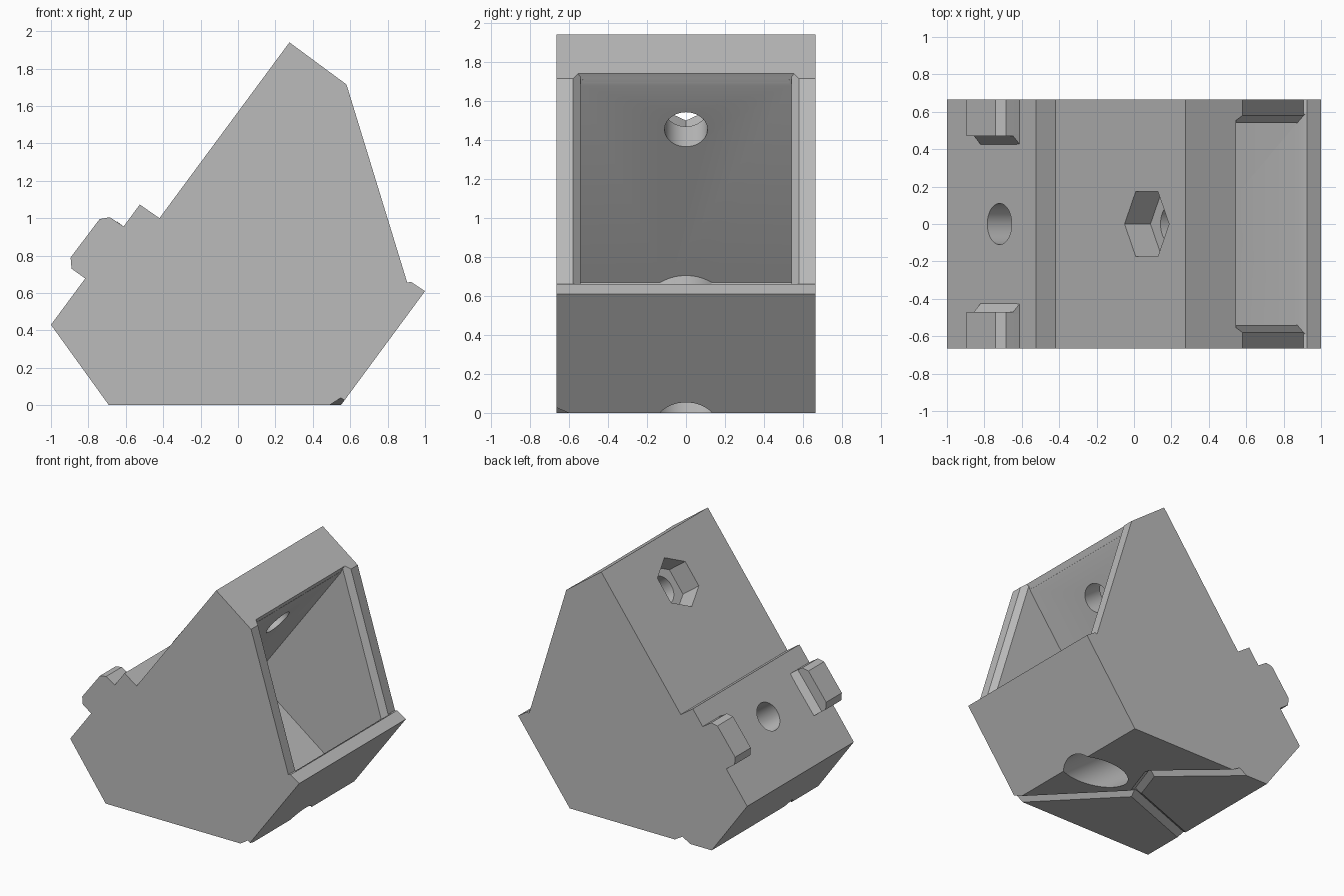
import bpy
import bmesh
import math
from mathutils import Vector, Matrix

cube = bpy.data.objects.get("Cube")
if cube:
    bpy.data.objects.remove(cube, do_unlink=True)

# Tilted frame: U runs up the sloping back, N points out of it
U = Vector((0.5945, 0, 0.804))
N = Vector((-0.804, 0, 0.5945))
Y = Vector((0, 1, 0))
HALF = 0.665

# Frame of the front opening: D runs down it, M points out of it
CORNER = Vector((0.58, 0, 1.715))
D = Vector((0.293, 0, -0.956))
M = Vector((0.956, 0, 0.293))

grey = bpy.data.materials.new("plain_grey")
grey.use_nodes = True
grey.diffuse_color = (0.5, 0.5, 0.5, 1)
grey.node_tree.nodes["Principled BSDF"].inputs["Base Color"].default_value = (0.5, 0.5, 0.5, 1)


def tilted(u, n):
    return U * u + N * n


def opening(s, m):
    return CORNER + D * s + M * m


def at(x, z):
    return Vector((x, 0, z))


def loft(name, ring_a, ring_b):
    """Closed solid between two matching rings of points."""
    bm = bmesh.new()
    a = [bm.verts.new(p) for p in ring_a]
    b = [bm.verts.new(p) for p in ring_b]
    bm.faces.new(a)
    bm.faces.new(b)
    for i in range(len(a)):
        j = (i + 1) % len(a)
        bm.faces.new((a[i], a[j], b[j], b[i]))
    bmesh.ops.recalc_face_normals(bm, faces=bm.faces)
    mesh = bpy.data.meshes.new(name)
    bm.to_mesh(mesh)
    bm.free()
    mesh.materials.append(grey)
    obj = bpy.data.objects.new(name, mesh)
    bpy.context.collection.objects.link(obj)
    return obj


def prism(name, points, y0, y1):
    return loft(name, [p + Y * y0 for p in points], [p + Y * y1 for p in points])


def bore(name, u, radius, n0, n1, sides=48):
    """Round or hexagonal bar square to the sloping back."""
    angles = [2 * math.pi * i / sides for i in range(sides)]
    ring = [U * (u + radius * math.cos(t)) + Y * radius * math.sin(t) for t in angles]
    return loft(name, [p + N * n0 for p in ring], [p + N * n1 for p in ring])


def combine(target, other, operation):
    mod = target.modifiers.new("combine", 'BOOLEAN')
    mod.operation = operation
    mod.solver = 'EXACT'
    mod.object = other
    bpy.context.view_layer.objects.active = target
    bpy.ops.object.modifier_apply(modifier=mod.name)
    bpy.data.objects.remove(other, do_unlink=True)


# Main housing
body = prism("housing", [
    at(-0.69, 0), at(-1, 0.43), at(-0.525, 1.073), at(-0.42, 1.0),
    at(0.275, 1.94), at(0.58, 1.715), at(0.905, 0.655), at(0.925, 0.66),
    at(1, 0.61), at(0.55, 0)], -HALF, HALF)

# Inner cavity, leaving a screw boss at its lower end
cavity = prism("cavity_cutter", [
    at(0.515, 1.68), opening(-0.02, -0.04), opening(-0.02, -0.01),
    opening(1.11, -0.01), at(0.87, 0.625),
    tilted(0.4, -0.327), tilted(0.4, 0.585)], -0.54, 0.54)
combine(cavity, bore("boss", 0.224, 0.22, -0.6, 0.8), 'DIFFERENCE')
combine(body, cavity, 'DIFFERENCE')

# Bevelled rim of the opening
rings = []
for m, top, bottom, y in ((-0.06, 0.0, 1.135, 0.52), (0.02, -0.08, 1.11, 0.6)):
    rings.append([opening(top, m) - Y * y, opening(bottom, m) - Y * y,
                  opening(bottom, m) + Y * y, opening(top, m) + Y * y])
combine(body, loft("rim_cutter", *rings), 'DIFFERENCE')

# Upper hexagonal pocket with its through hole
combine(body, bore("nut_cutter", 1.376, 0.2, 0.76, 1.1, 6), 'DIFFERENCE')
combine(body, bore("upper_hole_cutter", 1.376, 0.11, 0.4, 0.9), 'DIFFERENCE')

# Lower screw hole with a wide bore from below
combine(body, bore("wide_bore_cutter", 0.224, 0.17, -0.7, 0.68), 'DIFFERENCE')
combine(body, bore("lower_hole_cutter", 0.224, 0.11, 0.6, 1.3), 'DIFFERENCE')

# V-shaped grooves across the underside
node, bend = Vector((-0.05, -0.05, 0)), Vector((0.05, 0.24, 0))
grooves = [(node, Vector((0.55, -HALF, 0)), 0.1),
           (node, bend, 0.015),
           (bend, Vector((-0.435, HALF, 0)), 0.1),
           (node, Vector((-0.69, -0.29, 0)), 0.1)]
for start, end, extra in grooves:
    along = (end - start).normalized()
    across = Vector((-along.y, along.x, 0))
    section = [across * -0.055 + at(0, -0.01), across * 0.055 + at(0, -0.01), at(0, 0.04)]
    first, last = start - along * 0.015, end + along * extra
    combine(body, loft("groove_cutter", [first + p for p in section],
                       [last + p for p in section]), 'DIFFERENCE')

# Pair of latch tabs on the back, each with a sloped inner foot
tab_profile = [at(-0.82, 0.68), at(-0.89, 0.73), at(-0.895, 0.79),
               at(-0.74, 0.995), at(-0.685, 1.005), at(-0.61, 0.955)]
inset = N * -0.01
parts = [body]
for side, label in ((1, "back"), (-1, "front")):
    tab = prism(label + "_latch_tab",
                [tab_profile[0] + inset] + tab_profile + [tab_profile[-1] + inset],
                side * 0.47, side * HALF)
    foot = [Y * side * 0.425, Y * side * 0.48, Y * side * 0.48 + N * 0.045,
            Y * side * 0.47 + N * 0.045]
    wedge = loft(label + "_latch_foot", [tab_profile[0] + p for p in foot],
                 [tab_profile[-1] + p for p in foot])
    parts += [tab, wedge]

# Flat faces with smooth bores
for obj in parts:
    bpy.ops.object.select_all(action='DESELECT')
    obj.select_set(True)
    bpy.context.view_layer.objects.active = obj
    bpy.ops.object.shade_smooth_by_angle(angle=math.radians(25))
